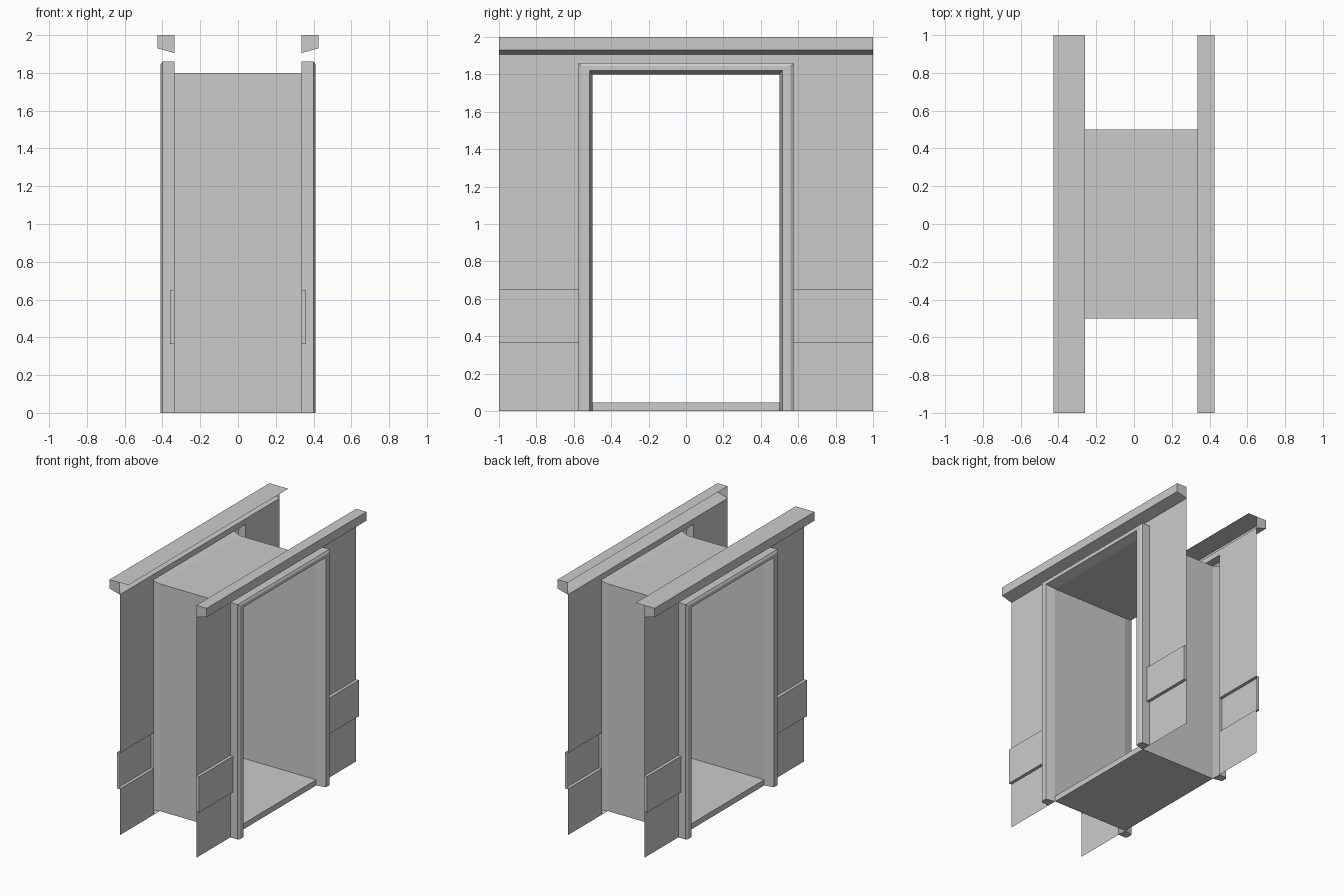
import bpy

if "Cube" in bpy.data.objects:
    bpy.data.objects.remove(bpy.data.objects["Cube"])

WALL_X = 0.335                # wall plane distance from the centre
HALF_Y, OPEN_Y, OPEN_Z = 1.0, 0.5, 1.8
TRIM_Y, TRIM_Z = 0.575, 1.86  # outer edge of the door trim


def add(name, verts, faces):
    mesh = bpy.data.meshes.new(name)
    mesh.from_pydata(verts, [], faces)
    obj = bpy.data.objects.new(name, mesh)
    bpy.context.collection.objects.link(obj)
    return obj


def sweep(name, rings, caps=()):
    """Join equal open rings of points; caps lists index loops closing both ends."""
    n, last = len(rings[0]), (len(rings) - 1) * len(rings[0])
    faces = [(r * n + i, r * n + i + 1, (r + 1) * n + i + 1, (r + 1) * n + i)
             for r in range(len(rings) - 1) for i in range(n - 1)]
    for loop in caps:
        faces.append(tuple(reversed(loop)))
        faces.append(tuple(last + i for i in loop))
    return add(name, [p for ring in rings for p in ring], faces)


def along_y(name, profile, y0, y1, caps=()):
    return sweep(name, [[(x, y, z) for x, z in profile] for y in (y0, y1)], caps)


# profiles in (x, z), and trim section in (x, side offset, top offset)
wall = [(0.335, 0), (0.335, 0.365), (0.36, 0.365), (0.36, 0.65),
        (0.335, 0.65), (0.335, TRIM_Z)]
cornice = [(0.335, 1.905), (0.425, 1.93), (0.425, 2.0), (0.335, 2.0)]
trim = [(0.335, 0.075, 0.06), (0.40, 0.075, 0.06), (0.41, 0.06, 0.045),
        (0.41, 0.015, 0.02), (0.335, 0.0, 0.0)]

for side, s in (("left", -1), ("right", 1)):
    # wall halves with raised rail panels, and the strip over the door
    prof = [(s * x, z) for x, z in wall]
    for end, e in (("front", -1), ("back", 1)):
        along_y(f"{side}_{end}_wall", prof, e * TRIM_Y, e * HALF_Y, [(1, 2, 3, 4)])
    along_y(f"{side}_upper_wall", [(s * WALL_X, TRIM_Z), (s * WALL_X, 1.905)],
            -HALF_Y, HALF_Y)

    # cornice
    along_y(f"{side}_cornice", [(s * x, z) for x, z in cornice],
            -HALF_Y, HALF_Y, [(0, 1, 2, 3)])

    # mitred door trim
    path = [(-1, 0), (-1, 1), (1, 1), (1, 0)]
    rings = [[(s * x, e * (OPEN_Y + dy), up * (OPEN_Z + dz)) for x, dy, dz in trim]
             for e, up in path]
    sweep(f"{side}_door_trim", rings, [(0, 1, 2, 3, 4)])

# flat strip continuing the left cornice inward
along_y("left_top_strip", [(-WALL_X, 2.0), (-0.26, 2.0)], -HALF_Y, HALF_Y)

# passage sides and ceiling
arch = [(-OPEN_Y, 0), (-OPEN_Y, OPEN_Z), (OPEN_Y, OPEN_Z), (OPEN_Y, 0)]
sweep("passage_shell", [[(x, y, z) for y, z in arch] for x in (-WALL_X, WALL_X)])

# raised floor slab
bpy.ops.mesh.primitive_cube_add(size=1, location=(0, 0, 0.0225))
floor = bpy.context.object
floor.name = "passage_floor"
floor.scale = (2 * WALL_X, 2 * OPEN_Y, 0.045)

# consistent normals on every part
import bmesh
for obj in bpy.data.objects:
    bm = bmesh.new()
    bm.from_mesh(obj.data)
    bmesh.ops.recalc_face_normals(bm, faces=bm.faces)
    bm.to_mesh(obj.data)
    bm.free()
